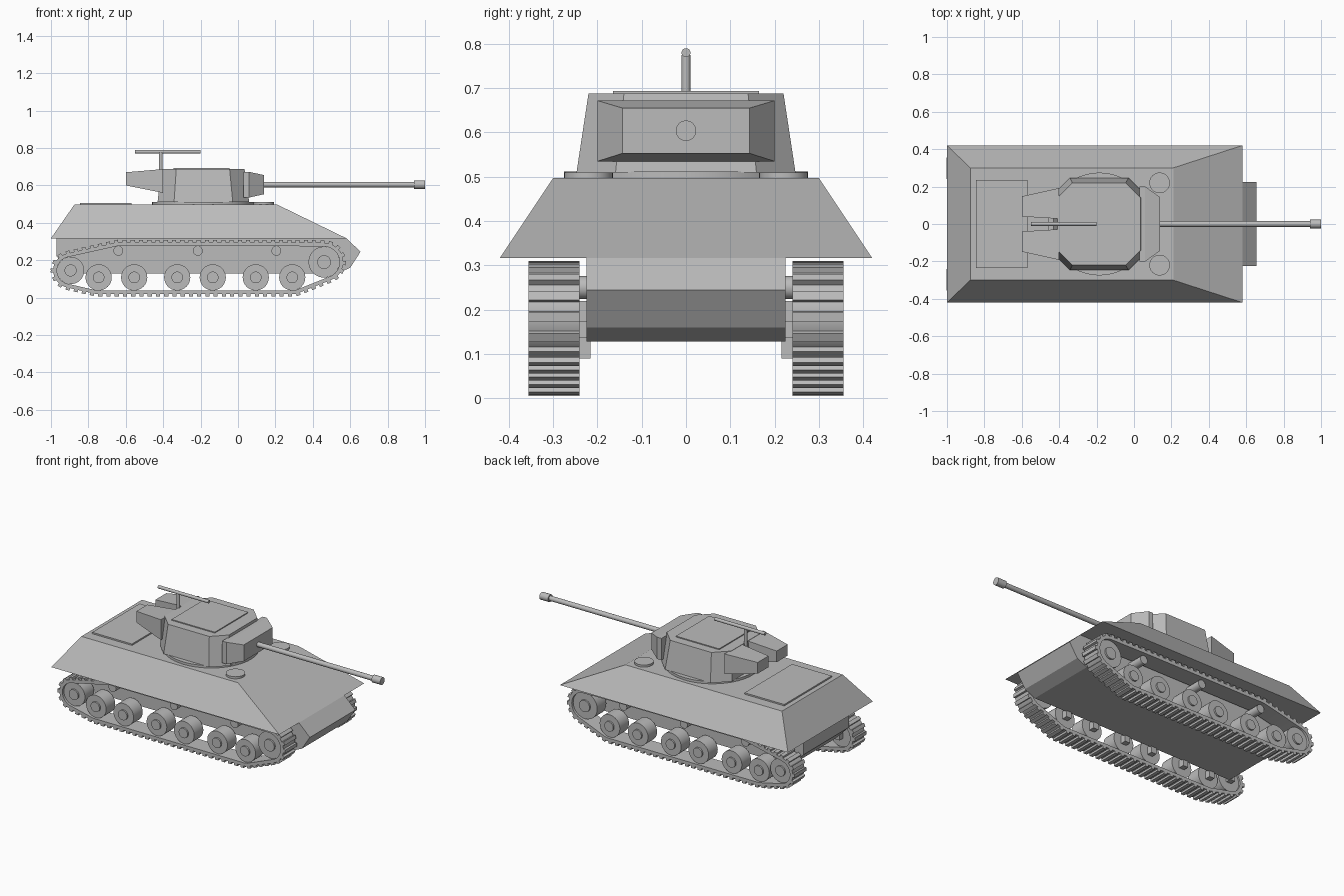
import bpy, bmesh, math
from mathutils import Vector, Matrix

cube = bpy.data.objects.get("Cube")
if cube:
    bpy.data.objects.remove(cube, do_unlink=True)

grey = bpy.data.materials.new("plain_grey")
grey.use_nodes = True
COLOUR = (0.5, 0.5, 0.5, 1)
grey.diffuse_color = COLOUR
grey.node_tree.nodes["Principled BSDF"].inputs["Base Color"].default_value = COLOUR


def finish(name, bm, smooth=False):
    bmesh.ops.recalc_face_normals(bm, faces=bm.faces)
    mesh = bpy.data.meshes.new(name)
    bm.to_mesh(mesh)
    bm.free()
    mesh.materials.append(grey)
    obj = bpy.data.objects.new(name, mesh)
    bpy.context.collection.objects.link(obj)
    if smooth:
        bpy.ops.object.select_all(action='DESELECT')
        obj.select_set(True)
        bpy.context.view_layer.objects.active = obj
        bpy.ops.object.shade_smooth_by_angle(angle=math.radians(35))
    return obj


def loft(name, ring_a, ring_b):
    """Solid between two rings with the same number of points."""
    bm = bmesh.new()
    a = [bm.verts.new(p) for p in ring_a]
    b = [bm.verts.new(p) for p in ring_b]
    bm.faces.new(a)
    bm.faces.new(b)
    for i in range(len(a)):
        j = (i + 1) % len(a)
        bm.faces.new((a[i], a[j], b[j], b[i]))
    return finish(name, bm)


def rect_z(x0, x1, y0, y1, z):
    return [(x0, y0, z), (x1, y0, z), (x1, y1, z), (x0, y1, z)]


def rect_x(x, y0, y1, z0, z1):
    return [(x, y0, z0), (x, y1, z0), (x, y1, z1), (x, y0, z1)]


def box(name, x0, x1, y0, y1, z0, z1):
    return loft(name, rect_z(x0, x1, y0, y1, z0), rect_z(x0, x1, y0, y1, z1))


def rod(name, start, end, radius, sides=32):
    """Cylinder between two points."""
    start, end = Vector(start), Vector(end)
    axis = end - start
    turn = Vector((0, 0, 1)).rotation_difference(axis).to_matrix().to_4x4()
    bm = bmesh.new()
    bmesh.ops.create_cone(bm, cap_ends=True, segments=sides, radius1=radius,
                          radius2=radius, depth=axis.length,
                          matrix=Matrix.Translation((start + end) / 2) @ turn)
    return finish(name, bm, True)


# Hull
loft("upper_hull", rect_z(-1, 0.58, -0.42, 0.42, 0.317),
     rect_z(-0.875, 0.21, -0.3, 0.3, 0.497))
profile = [(-0.97, 0.317), (-0.97, 0.22), (-0.88, 0.128), (0.53, 0.128),
           (0.6, 0.16), (0.655, 0.245), (0.58, 0.317)]
loft("lower_hull", *[[(x, y, z) for x, z in profile] for y in (-0.225, 0.225)])
box("engine_deck_plate", -0.845, -0.57, -0.235, 0.235, 0.49, 0.506)


# Turret
def octagon(x0, x1, half, cut, z):
    return [(x0 + cut, -half, z), (x1 - cut, -half, z), (x1, cut - half, z),
            (x1, half - cut, z), (x1 - cut, half, z), (x0 + cut, half, z),
            (x0, half - cut, z), (x0, cut - half, z)]


rod("turret_ring", (-0.185, 0, 0.49), (-0.185, 0, 0.512), 0.275, 48)
loft("turret", octagon(-0.43, 0.06, 0.247, 0.088, 0.51),
     octagon(-0.41, 0.035, 0.22, 0.08, 0.688))
box("turret_roof_plate", -0.345, -0.045, -0.165, 0.165, 0.68, 0.694)
loft("mantlet_back", rect_x(0.03, -0.2, 0.2, 0.535, 0.672),
     rect_x(0.06, -0.2, 0.2, 0.535, 0.672))
loft("mantlet", rect_x(0.06, -0.2, 0.2, 0.535, 0.672),
     rect_x(0.14, -0.143, 0.143, 0.553, 0.655))
rod("gun_barrel", (0.12, 0, 0.604), (0.95, 0, 0.604), 0.015)
rod("muzzle", (0.94, 0, 0.604), (1, 0, 0.604), 0.023)
rod("machine_gun_post", (-0.413, 0, 0.6), (-0.413, 0, 0.775), 0.01)
rod("machine_gun", (-0.55, 0, 0.78), (-0.2, 0, 0.78), 0.01)

# Running gear layout: x, z, radius
road_wheels = [(x, 0.108, 0.07) for x in (-0.745, -0.555, -0.325, -0.135, 0.095, 0.29)]
rear_wheel, front_wheel = (-0.895, 0.145, 0.073), (0.46, 0.19, 0.083)
rollers = [(x, 0.25, 0.026) for x in (-0.64, -0.215, 0.205)]
wheels = road_wheels + [rear_wheel, front_wheel]


# Track path: tight loop round every wheel
def convex_loop(circles, steps=48):
    pts = []
    for x, z, r in circles:
        for k in range(steps):
            d = Vector((math.cos(math.tau * k / steps), math.sin(math.tau * k / steps)))
            pts.append((Vector((x, z)) + d * r, d))
    pts.sort(key=lambda p: (round(p[0].x, 6), p[0].y))

    def half(seq):
        out = []
        for p in seq:
            while len(out) > 1 and (out[-1][0] - out[-2][0]).cross(p[0] - out[-2][0]) <= 1e-7:
                out.pop()
            out.append(p)
        return out[:-1]
    return half(pts) + half(pts[::-1])


loop = convex_loop(wheels + rollers)
BAND, TOOTH, TEETH = 0.02, 0.013, 76
IN_Y, OUT_Y = 0.24, 0.355


def track_band(name, s):
    bm = bmesh.new()
    corners = [(0, IN_Y), (BAND, IN_Y), (BAND, OUT_Y), (0, OUT_Y)]
    rows = []
    for p, d in loop:
        rows.append([bm.verts.new(((p + d * o).x, s * y, (p + d * o).y)) for o, y in corners])
    for i, row in enumerate(rows):
        nxt = rows[(i + 1) % len(rows)]
        for k in range(4):
            m = (k + 1) % 4
            bm.faces.new((row[k], row[m], nxt[m], nxt[k]))
    finish(name, bm, True)


def track_teeth(name, s):
    path = [p + d * BAND for p, d in loop]
    spans = [(a, b - a) for a, b in zip(path, path[1:] + path[:1])]
    pitch = sum(v.length for a, v in spans) / TEETH
    bm = bmesh.new()
    travelled, target = 0, 0
    for a, v in spans:
        while target < travelled + v.length and v.length > 0:
            t = v.normalized()
            c = a + t * (target - travelled) + Vector((t.y, -t.x)) * (TOOTH / 2 - 0.002)
            frame = Matrix(((t.x, 0, t.y, c.x), (0, 1, 0, s * (IN_Y + OUT_Y) / 2),
                            (t.y, 0, -t.x, c.y), (0, 0, 0, 1)))
            size = Matrix.Diagonal((pitch * 0.5, OUT_Y - IN_Y, TOOTH + 0.004, 1))
            bmesh.ops.create_cube(bm, size=1, matrix=frame @ size)
            target += pitch
        travelled += v.length
    finish(name, bm)


# Parts on both sides
for side, s in (("left", 1), ("right", -1)):
    track_band(side + "_track_band", s)
    track_teeth(side + "_track_teeth", s)
    for i, (x, z, r) in enumerate(wheels):
        tag = f"{side}_wheel_{i + 1}"
        rod(tag, (x, s * 0.25, z), (x, s * 0.34, z), r)
        rod(tag + "_hub", (x, s * 0.33, z), (x, s * 0.35, z), r * 0.44)
        box(tag + "_axle", x - 0.018, x + 0.018, s * 0.215, s * 0.26, z - 0.018, z + 0.03)
    for i, (x, z, r) in enumerate(rollers):
        rod(f"{side}_return_roller_{i + 1}", (x, s * 0.2, z), (x, s * 0.33, z), r)
    rod(side + "_crew_hatch", (0.137, s * 0.22, 0.48), (0.137, s * 0.22, 0.51), 0.055)
    loft(side + "_rear_turret_box",
         rect_x(-0.6, s * 0.04, s * 0.148, 0.6, 0.67),
         rect_x(-0.4, s * 0.028, s * 0.192, 0.56, 0.687))
